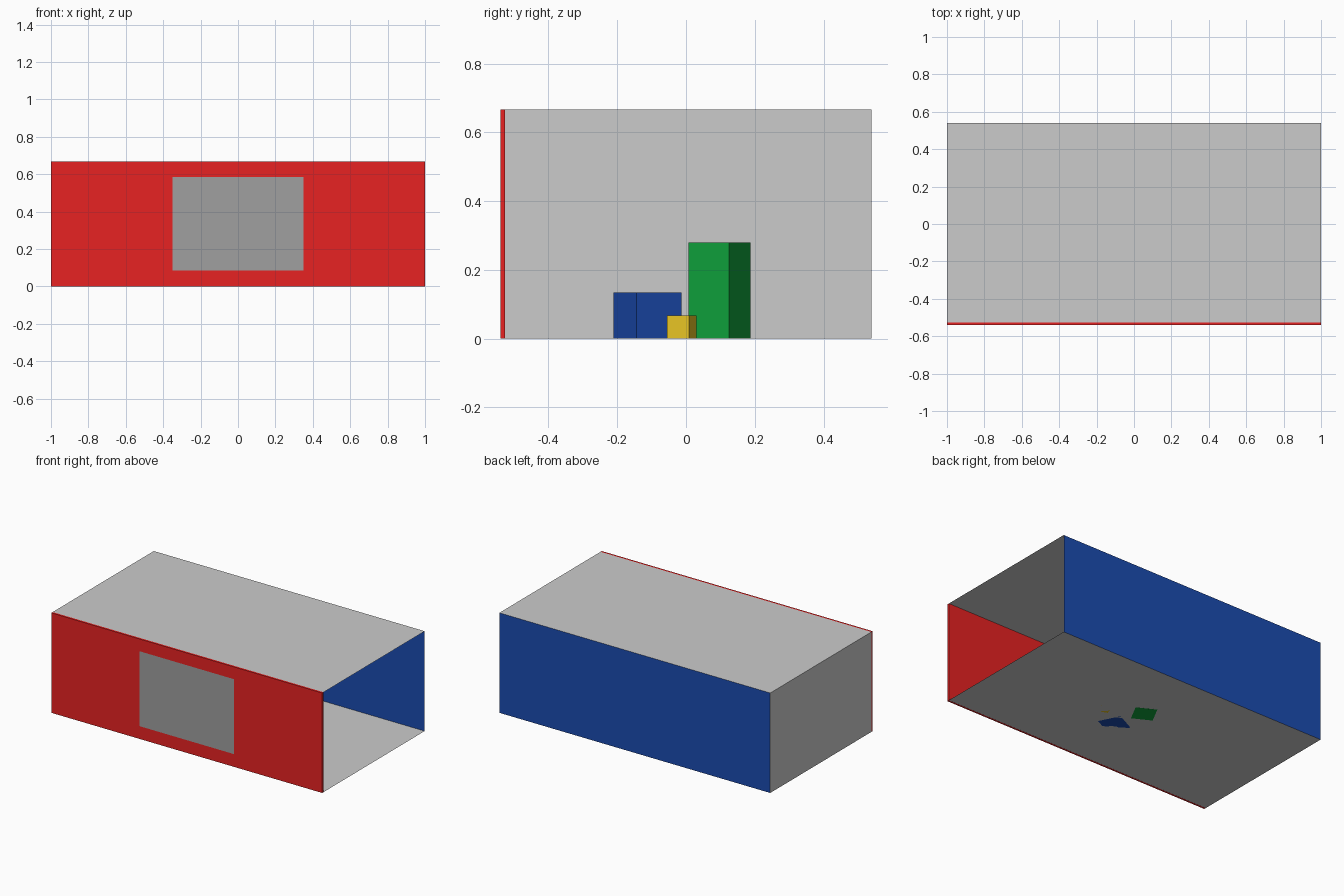
import bpy, bmesh, math

if "Cube" in bpy.data.objects:
    bpy.data.objects.remove(bpy.data.objects["Cube"])

W, D, H = 1.0, 0.54, 0.667      # half width, half depth, height
T = 0.0135                      # front wall thickness
FLOOR = 0.0005


def material(name, color):
    m = bpy.data.materials.new(name)
    m.diffuse_color = (*color, 1)
    m.use_nodes = True
    m.node_tree.nodes["Principled BSDF"].inputs["Base Color"].default_value = m.diffuse_color
    return m


red = material("red", (0.8, 0.016, 0.016))
blue = material("blue", (0.011, 0.072, 0.44))
green = material("green", (0.005, 0.36, 0.045))
yellow = material("yellow", (0.8, 0.55, 0.018))
pane = material("pane_grey", (0.35, 0.35, 0.35))


def finish(name, bm, *mats):
    mesh = bpy.data.meshes.new(name)
    bm.to_mesh(mesh)
    bm.free()
    for m in mats:
        mesh.materials.append(m)
    ob = bpy.data.objects.new(name, mesh)
    bpy.context.collection.objects.link(ob)
    return ob


def sheet(name, corners, *mats):
    bm = bmesh.new()
    bm.faces.new([bm.verts.new(c) for c in corners])
    return finish(name, bm, *mats)


def block(name, x, y, z, size, height, turn, mat):
    bm = bmesh.new()
    bmesh.ops.create_cube(bm, size=1)
    bmesh.ops.scale(bm, vec=(size, size, height), verts=bm.verts)
    ob = finish(name, bm, mat)
    ob.location = (x, y, z + height / 2)
    ob.rotation_euler.z = math.radians(turn)


# Room shell: thin sheets, open at the right end
F = -D + T
sheet("floor", [(-W, F, FLOOR), (W, F, FLOOR), (W, D, FLOOR), (-W, D, FLOOR)])
sheet("ceiling", [(-W, F, H), (W, F, H), (W, D, H), (-W, D, H)])
sheet("left_wall", [(-W, D, 0), (-W, F, 0), (-W, F, H), (-W, D, H)])
sheet("back_wall", [(W, D, 0), (-W, D, 0), (-W, D, H), (W, D, H)], blue)

# Front wall: 3 x 3 panel grid with a grey window pane in the centre
xs, zs = (-W, -0.35, 0.35, W), (0, 0.085, 0.585, H)
bm = bmesh.new()
grid = [[bm.verts.new((x, -D, z)) for x in xs] for z in zs]
for r in range(3):
    for c in range(3):
        f = bm.faces.new((grid[r][c], grid[r][c + 1],
                          grid[r + 1][c + 1], grid[r + 1][c]))
        f.material_index = int(r == c == 1)
wall = finish("front_wall", bm, red, pane)
mod = wall.modifiers.new("thickness", "SOLIDIFY")
mod.thickness = T
mod.offset = -1

# Blocks standing on the floor
block("tall_block", 0.003, 0.0975, 0, 0.1325, 0.28, -28, green)
block("low_block", 0.06, -0.112, FLOOR, 0.147, 0.134, 26.7, blue)
block("small_block", 0.22, -0.0125, FLOOR, 0.067, 0.067, -19.3, yellow)
